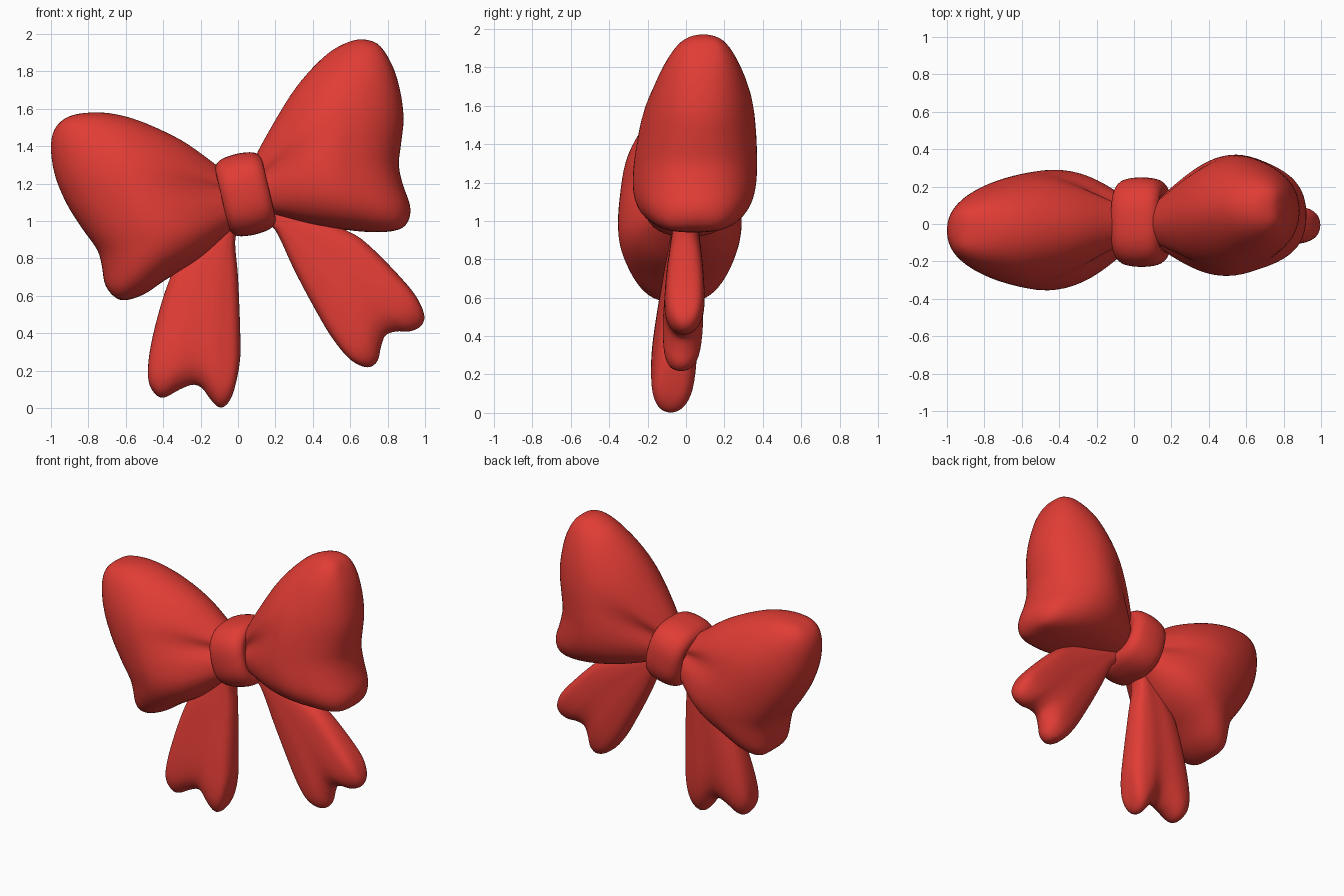
import bpy, bmesh, math
from mathutils import Vector

if "Cube" in bpy.data.objects:
    bpy.data.objects.remove(bpy.data.objects["Cube"])

red = bpy.data.materials.new("bow red")
red.diffuse_color = (0.75, 0.045, 0.035, 1)
red.use_nodes = True
red.node_tree.nodes["Principled BSDF"].inputs["Base Color"].default_value = red.diffuse_color


def curve(points, before=None, after=None):
    """Smooth curve through (x, z) points, returned as f(t) by arc length."""
    p = [Vector(q) for q in points]
    first = Vector(before) if before else 2 * p[0] - p[1]
    last = Vector(after) if after else 2 * p[-1] - p[-2]
    p = [first] + p + [last]
    dense = []
    for i in range(1, len(p) - 2):
        a, b, c, d = p[i - 1:i + 3]
        for k in range(16):
            t = k / 16
            dense.append(0.5 * (2 * b + (c - a) * t + (2 * a - 5 * b + 4 * c - d) * t * t
                                + (3 * b - a - 3 * c + d) * t ** 3))
    dense.append(p[-2])
    length = [0]
    for a, b in zip(dense, dense[1:]):
        length.append(length[-1] + (b - a).length)

    def f(t):
        want = t * length[-1]
        for i in range(1, len(dense)):
            if length[i] >= want - 1e-9:
                k = (want - length[i - 1]) / max(length[i] - length[i - 1], 1e-9)
                return dense[i - 1].lerp(dense[i], k)
        return dense[-1]
    return f


def finish(name, bm):
    bmesh.ops.remove_doubles(bm, verts=bm.verts, dist=0.0005)
    bmesh.ops.holes_fill(bm, edges=[e for e in bm.edges if e.is_boundary], sides=0)
    bmesh.ops.recalc_face_normals(bm, faces=bm.faces)
    for f in bm.faces:
        f.smooth = True
    mesh = bpy.data.meshes.new(name)
    bm.to_mesh(mesh)
    bm.free()
    mesh.materials.append(red)
    ob = bpy.data.objects.new(name, mesh)
    bpy.context.collection.objects.link(ob)
    return ob


def pillow(name, top, bottom, end, thick, centre, nu=32, nv=48):
    """Inflated patch bounded by a top, a bottom and an outer edge; starts in the knot."""
    T = curve(top, after=end[1])
    B = curve(bottom, after=end[-2])
    E = curve(end, before=top[-2], after=bottom[-2])
    I0, I1, E0, E1 = T(0), B(0), E(0), E(1)
    bm = bmesh.new()
    sheets = {1: [], -1: []}
    for i in range(nu + 1):
        s = math.sin(i / nu * math.pi / 2)
        rows = {1: [], -1: []}
        for j in range(nv + 1):
            v = (1 - math.cos(j / nv * math.pi)) / 2
            inner = I0.lerp(I1, v)
            p = (T(s).lerp(B(s), v) + inner.lerp(E(v), s)
                 - inner.lerp(E0.lerp(E1, v), s))
            h, c = thick(s, v), centre(s, v)
            for side in (1, -1):
                rows[side].append(bm.verts.new((p.x, c + side * h, p.y)))
        for side in (1, -1):
            sheets[side].append(rows[side])
    for g in sheets.values():
        for i in range(nu):
            for j in range(nv):
                bm.faces.new((g[i][j], g[i + 1][j], g[i + 1][j + 1], g[i][j + 1]))
    return finish(name, bm)


def rounded(s, v, n, m):
    """Height of a pillow: 0 on the rim, about 1 inside, with full corners."""
    a, b = 1 - abs(2 * v - 1) ** n, 1 - s ** m
    if a < 1e-9 or b < 1e-9:
        return 0
    return (1 / (1 / a + 1 / b - 1)) ** 0.5


def loop_thickness(crease):
    def h(s, v):
        along = 0.33 + 0.67 * math.sin(min(1, s / 0.68) * math.pi / 2)
        dent = 1 - 0.25 * math.exp(-((v - crease) / 0.12) ** 2 - (s / 0.33) ** 2)
        return 0.345 * (0.86 + 0.22 * v) * along * dent * rounded(s, v, 2.1 + 1.6 * v, 4.5)
    return h


def tail_thickness(size):
    def h(s, v):
        groove = 1 - 0.1 * s * math.exp(-((v - 0.5) / 0.16) ** 2)
        return size * (0.42 + 0.58 * min(1, s / 0.9)) * groove * rounded(s, v, 3, 9)
    return h


# puffy loops
pillow("left_loop",
       [(-0.05, 1.25), (-0.13, 1.31), (-0.3, 1.43), (-0.5, 1.525), (-0.65, 1.57), (-0.78, 1.58), (-0.9, 1.56)],
       [(0.02, 0.99), (-0.03, 0.95), (-0.2, 0.80), (-0.38, 0.69), (-0.5, 0.61), (-0.6, 0.577), (-0.66, 0.595)],
       [(-0.9, 1.56), (-0.975, 1.5), (-1, 1.4), (-0.98, 1.25), (-0.92, 1.1), (-0.84, 0.97),
        (-0.755, 0.85), (-0.73, 0.77), (-0.71, 0.66), (-0.66, 0.595)],
       loop_thickness(0.38), lambda s, v: -0.035 * min(1, 1.6 * s))
pillow("right_loop",
       [(0.07, 1.28), (0.1, 1.36), (0.2, 1.54), (0.3, 1.70), (0.4, 1.82), (0.5, 1.91), (0.6, 1.96), (0.68, 1.97),
        (0.76, 1.935)],
       [(0.14, 1.04), (0.2, 1.03), (0.4, 0.98), (0.6, 0.95), (0.75, 0.94), (0.86, 0.955)],
       [(0.76, 1.935), (0.83, 1.82), (0.87, 1.68), (0.885, 1.54), (0.87, 1.4), (0.86, 1.3), (0.88, 1.2),
        (0.92, 1.08), (0.91, 1.0), (0.86, 0.955)],
       loop_thickness(0.36), lambda s, v: min(1, 1.4 * s) * (0.04 + 0.05 * (1 - v)))

# notched tails
pillow("left_tail",
       [(-0.08, 1.02), (-0.2, 0.9), (-0.31, 0.8), (-0.38, 0.65), (-0.44, 0.45), (-0.475, 0.28), (-0.48, 0.16)],
       [(0.02, 1.02), (-0.015, 0.9), (0, 0.7), (0.012, 0.4), (0.01, 0.25), (-0.02, 0.1)],
       [(-0.48, 0.16), (-0.455, 0.09), (-0.4, 0.055), (-0.31, 0.1), (-0.24, 0.125), (-0.19, 0.105),
        (-0.15, 0.05), (-0.1, 0.003), (-0.055, 0.025), (-0.02, 0.1)],
       tail_thickness(0.14), lambda s, v: -0.08 * s)
pillow("right_tail",
       [(0.16, 1.08), (0.4, 1.02), (0.6, 0.94), (0.7, 0.87), (0.85, 0.72), (0.95, 0.6)],
       [(0.13, 1.0), (0.2, 0.95), (0.3, 0.74), (0.4, 0.55), (0.5, 0.38), (0.6, 0.26)],
       [(0.95, 0.6), (0.995, 0.5), (0.98, 0.44), (0.92, 0.41), (0.85, 0.41), (0.79, 0.39),
        (0.765, 0.33), (0.745, 0.25), (0.69, 0.218), (0.6, 0.26)],
       tail_thickness(0.125), lambda s, v: -0.03 * s * v)

# knot: tilted rounded band around the middle
profile = curve([(-0.1, 0.1), (-0.125, 0.15), (-0.125, 0.185), (-0.085, 0.217), (0, 0.228),
                 (0.085, 0.217), (0.125, 0.185), (0.125, 0.15), (0.1, 0.1)])
bm = bmesh.new()
rings = []
for i in range(33):
    x, r = profile(i / 32)
    ring = []
    for k in range(48):
        a = k / 48 * 2 * math.pi
        c, s = math.cos(a), math.sin(a)
        squash = (abs(c) ** 2.6 + abs(s) ** 2.6) ** (-1 / 2.6)
        ring.append(bm.verts.new((x, 1.05 * r * c * squash, 0.97 * r * s * squash)))
    rings.append(ring)
for a, b in zip(rings, rings[1:]):
    for k in range(48):
        bm.faces.new((a[k], b[k], b[(k + 1) % 48], a[(k + 1) % 48]))
knot = finish("knot", bm)
knot.location = (0.04, 0.01, 1.143)
knot.rotation_euler = (0, -math.radians(13), 0)
